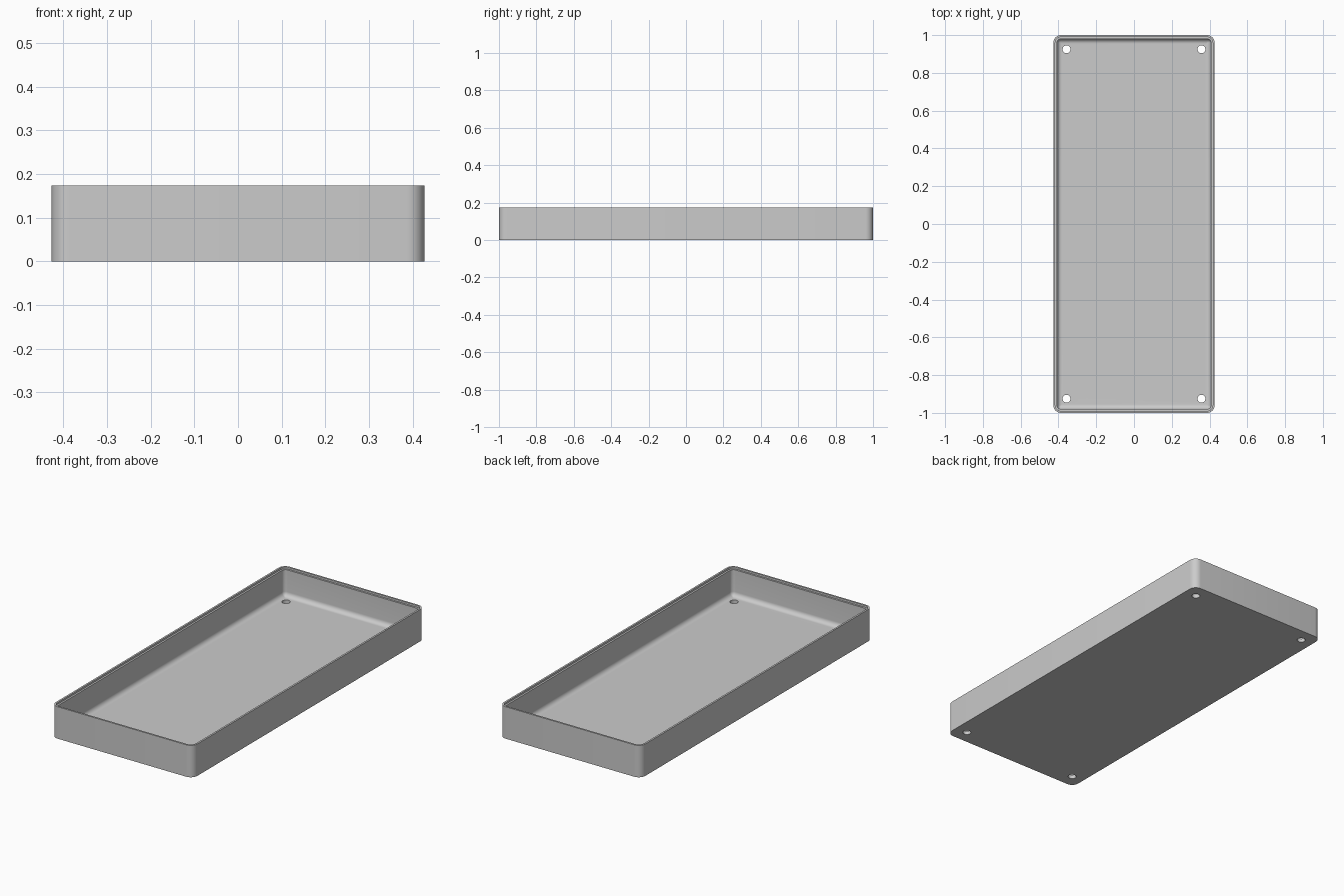
import bpy, bmesh, math

W, L, H = 0.854, 2.0, 0.174      # outer size
CORNER = 0.04                    # outer corner radius
WALL, FLOOR, FILLET = 0.02, 0.02, 0.025
HOLE_X, HOLE_Y, HOLE_R = 0.357, 0.925, 0.021
STEPS = 8

if "Cube" in bpy.data.objects:
    bpy.data.objects.remove(bpy.data.objects["Cube"])

grey = bpy.data.materials.new("light grey plastic")
grey.use_nodes = True
colour = (0.6, 0.6, 0.6, 1)
grey.diffuse_color = colour
grey.node_tree.nodes["Principled BSDF"].inputs["Base Color"].default_value = colour


def ring(bm, inset, z):
    """Rounded rectangle of vertices, moved inwards by inset."""
    r = max(CORNER - inset, 0.004)
    cx, cy = W / 2 - inset - r, L / 2 - inset - r
    verts = []
    for q, (sx, sy) in enumerate([(1, 1), (-1, 1), (-1, -1), (1, -1)]):
        for i in range(STEPS + 1):
            a = (q + i / STEPS) * math.pi / 2
            verts.append(bm.verts.new((sx * cx + r * math.cos(a), sy * cy + r * math.sin(a), z)))
    return verts


# Wall section: outside, stepped rim, inside, then fillet to the floor
section = [(0, 0), (0, H), (WALL / 2, H), (WALL / 2, H - 0.01), (WALL, H - 0.01)]
for i in range(STEPS + 1):
    a = i / STEPS * math.pi / 2
    section.append((WALL + FILLET * (1 - math.cos(a)), FLOOR + FILLET * (1 - math.sin(a))))

bm = bmesh.new()
rings = [ring(bm, *p) for p in section]
for low, high in zip(rings, rings[1:]):
    n = len(low)
    for i in range(n):
        j = (i + 1) % n
        bm.faces.new((low[i], low[j], high[j], high[i]))
bm.faces.new(rings[-1])
bm.faces.new(rings[0][::-1])
bmesh.ops.recalc_face_normals(bm, faces=bm.faces)
mesh = bpy.data.meshes.new("tray")
bm.to_mesh(mesh)
bm.free()
mesh.materials.append(grey)
tray = bpy.data.objects.new("tray", mesh)
bpy.context.collection.objects.link(tray)

# Screw holes through the floor corners
for sx in (-1, 1):
    for sy in (-1, 1):
        bpy.ops.mesh.primitive_cylinder_add(vertices=32, radius=HOLE_R, depth=0.1,
                                            location=(sx * HOLE_X, sy * HOLE_Y, 0))
        cutter = bpy.context.object
        cutter.name = "hole_cutter"
        cutter.hide_render = True
        cutter.data.materials.append(grey)
        mod = tray.modifiers.new("screw_hole", "BOOLEAN")
        mod.operation, mod.solver, mod.object = "DIFFERENCE", "EXACT", cutter
        bpy.context.view_layer.objects.active = tray
        bpy.ops.object.modifier_apply(modifier=mod.name)
        bpy.data.objects.remove(cutter)

bpy.ops.object.select_all(action="DESELECT")
tray.select_set(True)
bpy.context.view_layer.objects.active = tray
bpy.ops.object.shade_smooth_by_angle(angle=math.radians(35))
